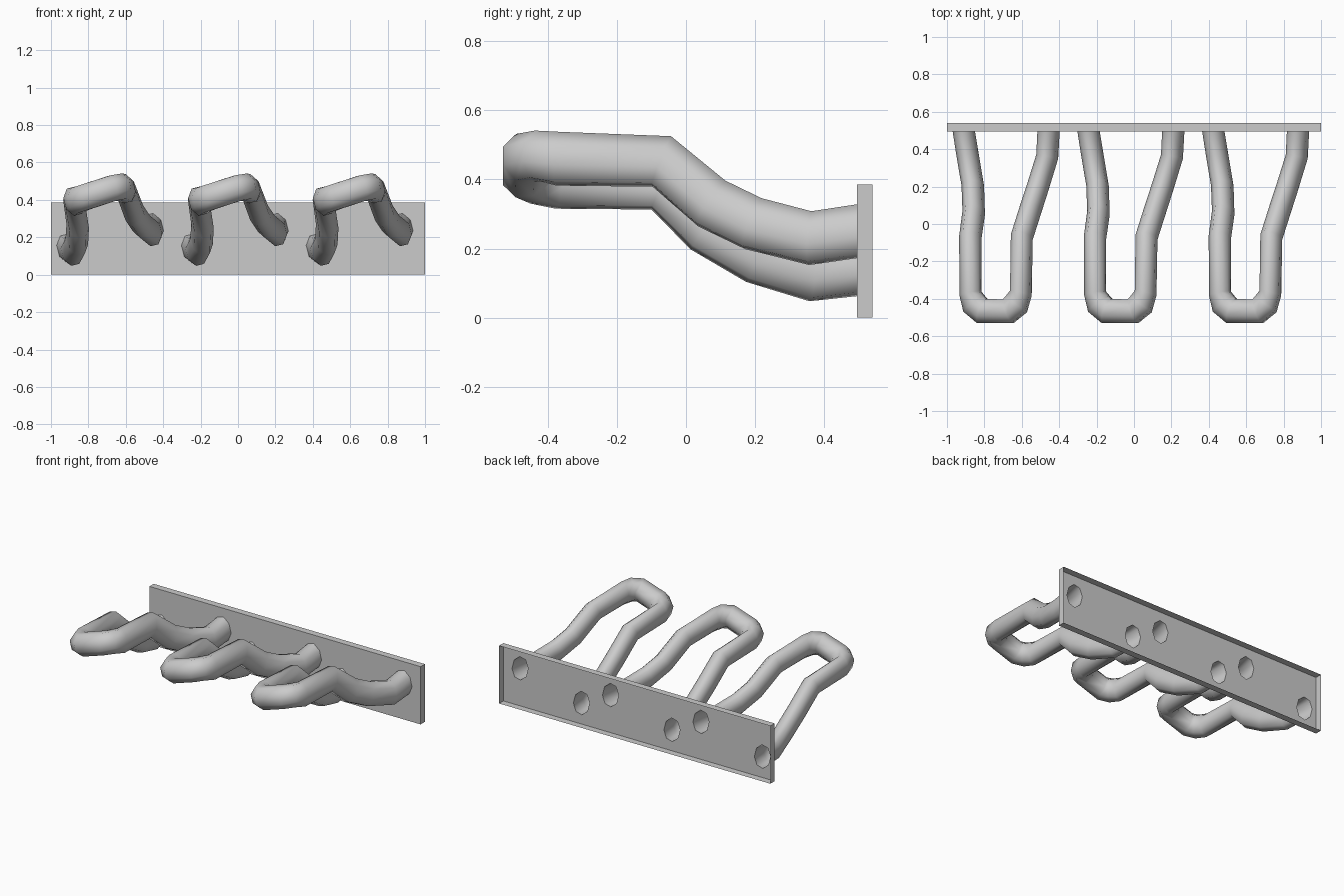
import bpy, bmesh, math
from mathutils import Vector

if "Cube" in bpy.data.objects:
    bpy.data.objects.remove(bpy.data.objects["Cube"])

SIDES = 8
PLATE_FRONT, PLATE_BACK, PLATE_TOP = 0.495, 0.54, 0.385
PITCH = 0.667

# centre line of one hook: low leg, front bend, high leg
LOW_LEG = [(-.243, .495, .14), (-.222, .365, .125), (-.195, .205, .175),
           (-.190, .06, .26), (-.208, -.07, .385), (-.208, -.37, .393)]
BEND = [(-.185, -.43, .402), (-.143, -.466, .417), (-.005, -.466, .462), (.037, -.43, .468)]
HIGH_LEG = [(.062, -.37, .46), (.067, -.07, .452), (.113, .075, .33),
            (.152, .195, .272), (.203, .36, .23), (.21, .495, .25)]
PATH = [Vector(p) for p in LOW_LEG + BEND + HIGH_LEG]
TILT = Vector((-.25, 0, .97)).normalized()


def loop_edges(bm, loop):
    return [bm.edges.get((a, b)) or bm.edges.new((a, b))
            for a, b in zip(loop, loop[1:] + loop[:1])]


def bridge(bm, r1, r2):
    n = len(r1)
    for i in range(n):
        j = (i + 1) % n
        bm.faces.new((r1[i], r1[j], r2[j], r2[i]))


def add_hook(bm, dx):
    """Sweep an oval octagon along the path; return the two open end rings."""
    rings, last = [], len(PATH) - 1
    for k, p in enumerate(PATH):
        if k == 0:
            t = Vector((0, -1, 0))
        elif k == last:
            t = Vector((0, 1, 0))
        else:
            t = ((PATH[k + 1] - p).normalized() + (p - PATH[k - 1]).normalized()).normalized()
        side = t.cross(TILT).normalized()
        up = side.cross(t).normalized()
        in_bend = len(LOW_LEG) <= k < len(LOW_LEG) + len(BEND)
        w, h = (.073, .075) if in_bend else (.058, .081)
        ring = []
        for i in range(SIDES):
            a = math.tau * (i + .5) / SIDES
            ring.append(bm.verts.new(p + Vector((dx, 0, 0))
                                     + side * w * math.cos(a) + up * h * math.sin(a)))
        rings.append(ring)
    for r1, r2 in zip(rings, rings[1:]):
        bridge(bm, r1, r2)
    return rings[0], rings[-1]


bm = bmesh.new()

# three hooks
openings = []
for n in (-1, 0, 1):
    openings += add_hook(bm, n * PITCH)

# plate rim, open at the back
corners = [(-1, 0), (1, 0), (1, PLATE_TOP), (-1, PLATE_TOP)]
front = [bm.verts.new((x, PLATE_FRONT, z)) for x, z in corners]
back = [bm.verts.new((x, PLATE_BACK, z)) for x, z in corners]
bridge(bm, front, back)

# plate front, pierced where the hollow hooks join it
edges = loop_edges(bm, front)
for ring in openings:
    edges += loop_edges(bm, ring)
filled = bmesh.ops.triangle_fill(bm, use_beauty=True, use_dissolve=False,
                                 edges=edges, normal=(0, -1, 0))
sheet = [g for g in filled["geom"] if isinstance(g, bmesh.types.BMFace)]

bmesh.ops.recalc_face_normals(bm, faces=bm.faces[:])
if sheet and sum(f.normal.y * f.calc_area() for f in sheet) > 0:
    bmesh.ops.reverse_faces(bm, faces=bm.faces[:])

mesh = bpy.data.meshes.new("hook_rack")
bm.to_mesh(mesh)
bm.free()
rack = bpy.data.objects.new("hook_rack", mesh)
bpy.context.collection.objects.link(rack)
bpy.context.view_layer.objects.active = rack
rack.select_set(True)
bpy.ops.object.shade_smooth_by_angle(angle=math.radians(60))
